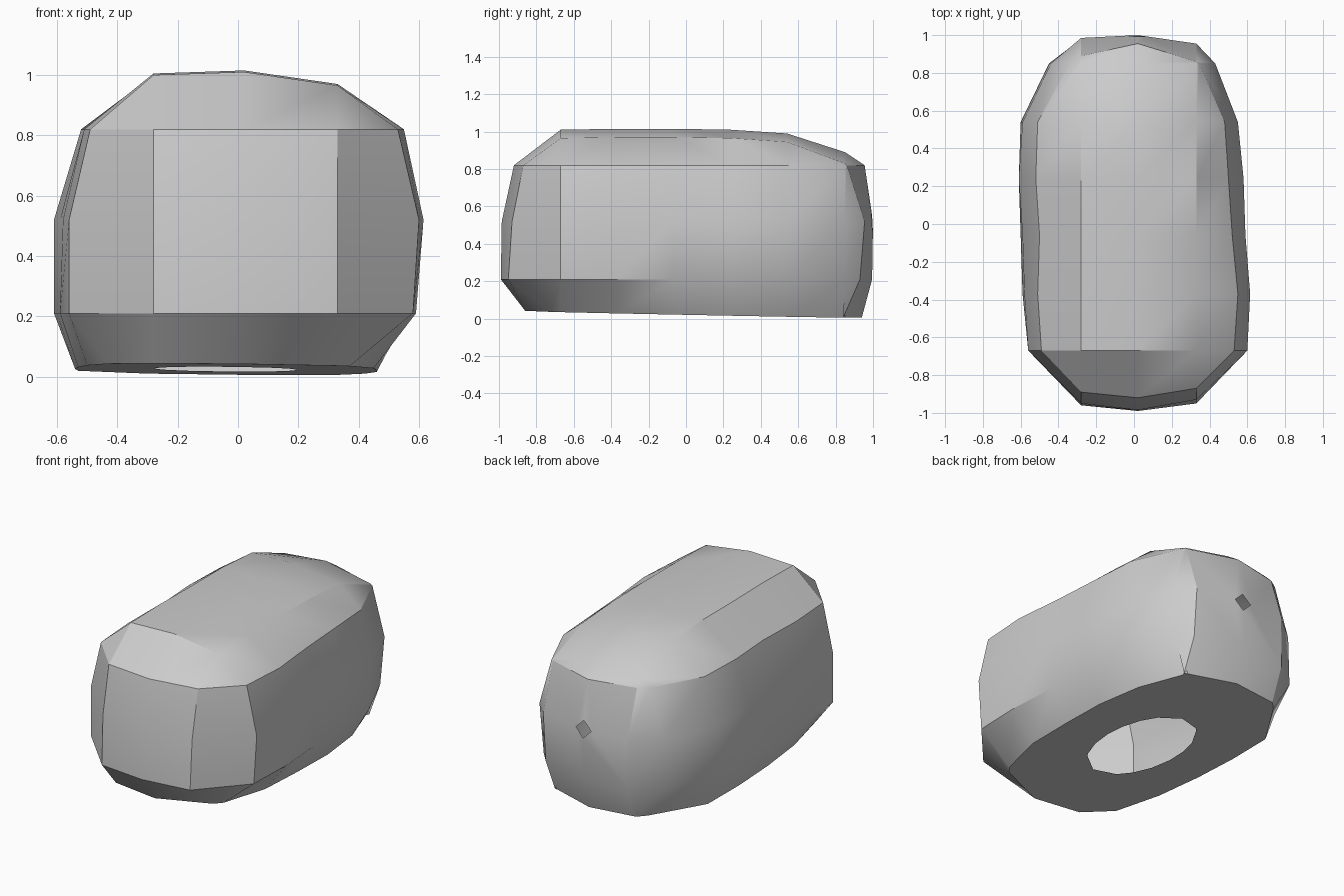
import bpy, bmesh, math
from mathutils import Vector

cube = bpy.data.objects.get("Cube")
if cube:
    bpy.data.objects.remove(cube)

# One matte grey for the whole shell
grey = bpy.data.materials.new("stone_grey")
grey.use_nodes = True
colour = (0.6, 0.6, 0.6, 1)
grey.diffuse_color = colour
grey.node_tree.nodes["Principled BSDF"].inputs["Base Color"].default_value = colour

COLUMNS = (-.28, .02, .33)
ROWS = (-.67, -.37, -.06, .24, .54, .85)


def outline(front, right, back, left):
    """Counter-clockwise plan outline, sampled on the columns and rows."""
    points = list(zip(COLUMNS, front)) + list(zip(right, ROWS))
    points += list(zip(COLUMNS, back))[::-1]
    points += list(zip(left, ROWS))[::-1]
    return points


def underside_height(x, y):
    return .025 - .02 * y - .01 * x


bm = bmesh.new()


def add_ring(points, height):
    return [bm.verts.new((x, y, height(x, y))) for x, y in points]


def bridge(lower, upper):
    count = len(lower)
    for i in range(count):
        j = (i + 1) % count
        bm.faces.new((lower[i], lower[j], upper[j], upper[i]))


# Plan outlines of the body, from the underside up to the shoulder
foot = outline((-.82, -.86, -.72),
               (.37, .45, .46, .46, .42, .31),
               (.9, .94, .84),
               (-.33, -.53, -.54, -.53, -.5, -.43)[::-1])
low = outline((-.96, -.99, -.95),
              (.58, .59, .57, .56, .54, .4),
              (.98, .995, .93),
              (-.56, -.59, -.6, -.61, -.6, -.45))
middle = outline((-.95, -.985, -.93),
                 (.6, .615, .59, .58, .55, .43),
                 (.985, 1.0, .955),
                 (-.56, -.58, -.59, -.61, -.59, -.44))
shoulder = outline((-.89, -.92, -.87),
                   (.53, .55, .52, .5, .48, .345),
                   (.89, .955, .86),
                   (-.49, -.51, -.5, -.52, -.51, -.34))

# Underside ring around an oval opening
opening = []
for x, y in foot:
    angle = math.atan2(y / .9, (x + .04) / .5)
    opening.append((-.04 + .235 * math.cos(angle), .02 + .4 * math.sin(angle)))
rings = [add_ring(opening, underside_height), add_ring(foot, underside_height)]
for level, points in ((.21, low), (.52, middle), (.82, shoulder)):
    rings.append(add_ring(points, lambda x, y, z=level: z))
for lower, upper in zip(rings, rings[1:]):
    bridge(lower, upper)

# Gently crowned top, joined to the shoulder with triangular corners
CROWN = ((1.0, 1.01, .965), (1.005, 1.015, .97), (1.0, 1.015, .97),
         (1.0, 1.01, .965), (.98, .99, .945), (.86, .89, .83))
crown = [[bm.verts.new((x, y, z)) for x, z in zip(COLUMNS, heights)]
         for y, heights in zip(ROWS, CROWN)]
edge = rings[-1]
front, right = edge[:3], edge[3:9]
back, left = edge[9:12][::-1], edge[12:][::-1]
grid = [[None] + front + [None]]
grid += [[a] + row + [b] for a, row, b in zip(left, crown, right)]
grid += [[None] + back + [None]]
for near, far in zip(grid, grid[1:]):
    for i in range(len(near) - 1):
        corners = (near[i], near[i + 1], far[i + 1], far[i])
        bm.faces.new([v for v in corners if v])

# Small diamond opening in the middle of the back
centre = rings[3][10]
spot = centre.co.copy()
bmesh.ops.bevel(bm, geom=[centre], offset=.055, offset_type='OFFSET',
                segments=1, profile=.5, affect='VERTICES')
nearest = min(bm.faces, key=lambda f: (f.calc_center_median() - spot).length)
bmesh.ops.delete(bm, geom=[nearest], context='FACES_ONLY')

bmesh.ops.recalc_face_normals(bm, faces=bm.faces[:])
mesh = bpy.data.meshes.new("hollow_shell")
bm.to_mesh(mesh)
bm.free()
shell = bpy.data.objects.new("hollow_shell", mesh)
bpy.context.collection.objects.link(shell)
mesh.materials.append(grey)

bpy.ops.object.select_all(action='DESELECT')
shell.select_set(True)
bpy.context.view_layer.objects.active = shell
bpy.ops.object.shade_smooth_by_angle(angle=math.radians(30))
